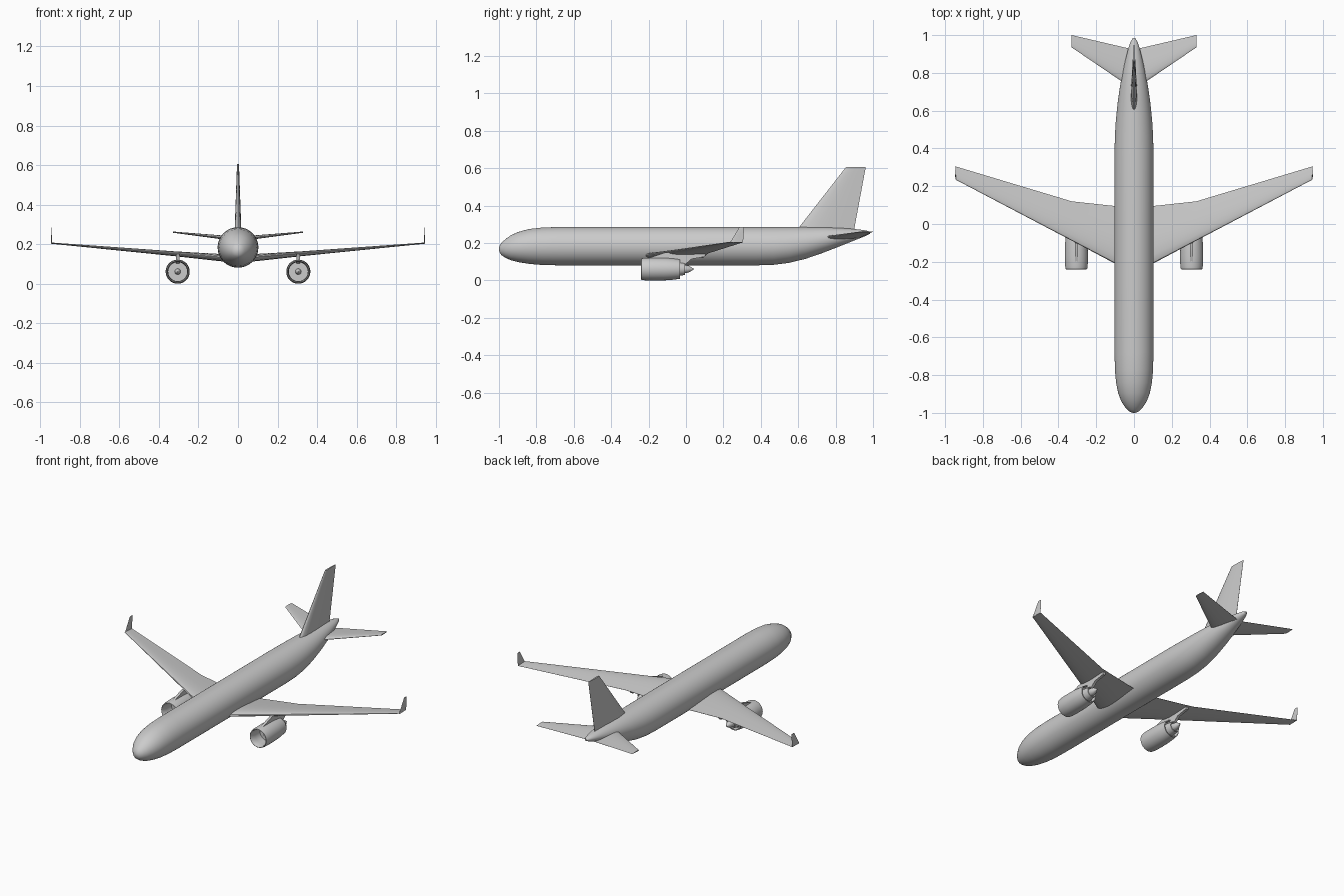
import bpy, bmesh, math
from mathutils import Vector

if "Cube" in bpy.data.objects:
    bpy.data.objects.remove(bpy.data.objects["Cube"])


def finish(name, bm, mirror=False, angle=35):
    bmesh.ops.recalc_face_normals(bm, faces=bm.faces)
    mesh = bpy.data.meshes.new(name)
    bm.to_mesh(mesh)
    bm.free()
    obj = bpy.data.objects.new(name, mesh)
    bpy.context.collection.objects.link(obj)
    bpy.ops.object.select_all(action='DESELECT')
    obj.select_set(True)
    bpy.context.view_layer.objects.active = obj
    bpy.ops.object.shade_smooth_by_angle(angle=math.radians(angle))
    if mirror:
        mod = obj.modifiers.new("Mirror", 'MIRROR')
        mod.use_axis[0] = True
        mod.use_mirror_merge = False
    return obj


def loft(name, rings, mirror=False, angle=35):
    bm = bmesh.new()
    loops = [[bm.verts.new(p) for p in ring] for ring in rings]
    n = len(loops[0])
    for a, b in zip(loops, loops[1:]):
        for i in range(n):
            j = (i + 1) % n
            bm.faces.new((a[i], a[j], b[j], b[i]))
    bm.faces.new(loops[0])
    bm.faces.new(loops[-1])
    return finish(name, bm, mirror, angle)


def ellipse(y, z, rz, rx, x=0, n=48):
    return [(x + rx * math.cos(2 * math.pi * i / n), y,
             z + rz * math.sin(2 * math.pi * i / n)) for i in range(n)]


# half thickness of the aerofoil along its chord
FOIL = [(0.015, 0.35), (0.06, 0.65), (0.15, 0.9), (0.3, 1.0),
        (0.5, 0.85), (0.75, 0.45), (1.0, 0.04)]


def section(le, te, thick, up):
    le, te, up = Vector(le), Vector(te), Vector(up)
    top = [le.lerp(te, t) + up * h * thick / 2 for t, h in FOIL]
    low = [le.lerp(te, t) - up * h * thick / 2 for t, h in reversed(FOIL)]
    return [le] + top + low


# fuselage stations: y, bottom z, top z, half width
BODY = [(-1.0, .162, .174, .006), (-.995, .146, .19, .021), (-.985, .134, .203, .034),
        (-.965, .121, .221, .051), (-.935, .108, .243, .069), (-.895, .098, .26, .084),
        (-.84, .089, .275, .095), (-.77, .083, .283, .101), (-.68, .081, .286, .103),
        (.38, .081, .286, .103), (.47, .084, .286, .101), (.55, .094, .286, .096),
        (.64, .116, .286, .087), (.73, .147, .285, .074), (.81, .178, .282, .059),
        (.88, .206, .277, .043), (.93, .226, .272, .03), (.965, .24, .267, .018),
        (.985, .25, .26, .006)]
loft("fuselage", [ellipse(y, (a + b) / 2, (b - a) / 2, w) for y, a, b, w in BODY])

# wings and winglets
UP, SIDE = (0, 0, 1), (1, 0, 0)
loft("wings", [section((0, -.263, .128), (0, .085, .118), .04, UP),
               section((.1, -.21, .136), (.1, .095, .126), .036, UP),
               section((.33, -.088, .155), (.33, .12, .146), .024, UP),
               section((.945, .235, .206), (.945, .305, .204), .006, UP)], True)
loft("winglets", [section((.944, .236, .203), (.944, .305, .203), .005, SIDE),
                  section((.944, .285, .285), (.944, .311, .285), .003, SIDE)], True)

# tail surfaces
loft("tailplanes", [section((0, .711, .226), (0, .923, .226), .024, UP),
                    section((.33, .935, .261), (.33, 1.0, .261), .006, UP)], True)
loft("tail_fin", [section((0, .57, .24), (0, .893, .24), .036, SIDE),
                  section((0, .855, .606), (0, .961, .606), .01, SIDE)])

# engines, turned around their own axis: y, radius
EX, EZ = .305, .061
NACELLE = [(-.15, .001), (-.15, .049), (-.2, .048), (-.232, .05), (-.24, .054),
           (-.238, .057), (-.22, .06), (-.17, .061), (-.11, .06), (-.07, .057),
           (-.033, .052), (-.033, .048), (-.06, .046), (-.06, .001)]
CORE = [(-.08, .04), (-.035, .036), (-.005, .031), (-.005, .027), (-.015, .024), (-.015, .001)]
PLUG = [(-.03, .024), (.0, .021), (.015, .018), (.043, .001)]
SPINNER = [(-.145, .016), (-.165, .012), (-.178, .006), (-.182, .001)]
for name, prof in (("engine_nacelles", NACELLE), ("engine_cores", CORE),
                   ("exhaust_cones", PLUG), ("fan_spinners", SPINNER)):
    loft(name, [ellipse(y, EZ, r, r, EX, 40) for y, r in prof], True)

# pylons joining engines to wings
SIDE_VIEW = [(-.21, .117), (-.11, .15), (.03, .15), (.105, .14), (.1, .127),
             (.03, .115), (-.005, .085), (-.05, .085), (-.2, .112)]
loft("pylons", [[(EX + s * .008, y, z) for y, z in SIDE_VIEW] for s in (-1, 1)], True)
